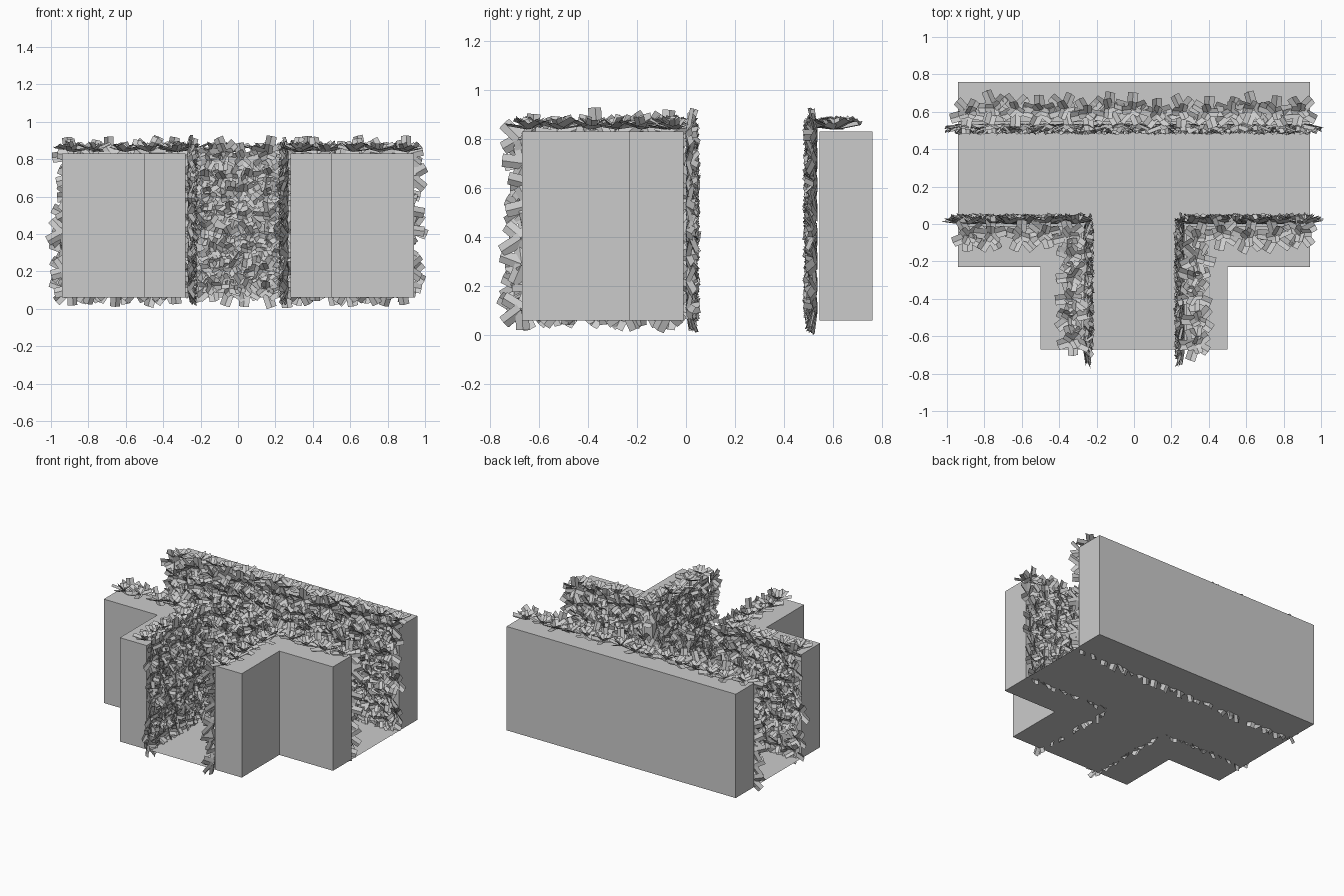
import bpy, bmesh, math, random
from mathutils import Vector, Matrix

if "Cube" in bpy.data.objects:
    bpy.data.objects.remove(bpy.data.objects["Cube"])

random.seed(7)
Z0, Z1 = 0.06, 0.83           # floor level and wall top
Z = Vector((0, 0, 1))


def mesh_object(name, bm):
    me = bpy.data.meshes.new(name)
    bm.to_mesh(me)
    bm.free()
    ob = bpy.data.objects.new(name, me)
    bpy.context.collection.objects.link(ob)
    return ob


def prism(name, outline, z0, z1):
    """Extrude a flat outline; with z0 == z1 it stays a single sheet."""
    bm = bmesh.new()
    face = bm.faces.new([bm.verts.new((x, y, z0)) for x, y in outline])
    if z1 > z0:
        out = bmesh.ops.extrude_face_region(bm, geom=[face])
        verts = [v for v in out["geom"] if isinstance(v, bmesh.types.BMVert)]
        bmesh.ops.translate(bm, verts=verts, vec=(0, 0, z1 - z0))
        bmesh.ops.recalc_face_normals(bm, faces=bm.faces)
    return mesh_object(name, bm)


def add_leaf(bm, frame, angle, length, width, tilt, lift):
    """One leaf: two quads folded along the midrib."""
    m = (frame @ Matrix.Rotation(angle, 4, 'Z') @ Matrix.Translation((0, 0, lift))
         @ Matrix.Rotation(-tilt, 4, 'Y') @ Matrix.Rotation(random.uniform(-.35, .35), 4, 'X'))
    w, fold = width / 2, width * 0.18
    rows = [[bm.verts.new(m @ Vector((x, y, z))) for x in (0.005, length)]
            for y, z in ((-w, fold), (0, 0), (w, fold))]
    for a, b in zip(rows, rows[1:]):
        bm.faces.new((a[0], a[1], b[1], b[0]))


def add_cluster(bm, pos, normal, size=1.0):
    """A star of leaves standing on a surface."""
    frame = (Matrix.Translation(pos) @ normal.to_track_quat('Z', 'Y').to_matrix().to_4x4()
             @ Matrix.Rotation(random.uniform(0, math.tau), 4, 'Z'))
    for k in range(5):
        add_leaf(bm, frame, k * math.tau / 5 + random.uniform(-.2, .2),
                 random.uniform(.085, .105) * size, .055 * size, random.uniform(.1, .42), .008)
    for k in range(3):
        add_leaf(bm, frame, k * math.tau / 3 + random.uniform(-.4, .4),
                 random.uniform(.055, .07) * size, .045 * size, random.uniform(.5, .85), .012)


def add_face_leaves(bm, start, end, normal, step=0.105):
    """Cover a vertical wall face with leaf clusters on a jittered grid."""
    a, b = Vector((*start, 0)), Vector((*end, 0))
    n = Vector((*normal, 0))
    cols = max(2, round((b - a).length / step))
    rows = 8
    for i in range(cols):
        for j in range(rows):
            t = (i + .5 + random.uniform(-.3, .3)) / cols
            h = Z0 + .045 + (Z1 - Z0 - .06) * (j + random.uniform(-.2, .2)) / (rows - 1)
            add_cluster(bm, a.lerp(b, t) + Z * max(h, Z0 + .045), n)


def add_top_leaves(bm, start, end, step=0.125):
    """A row of clusters along the top of a wall."""
    a, b = Vector((*start, Z1)), Vector((*end, Z1))
    count = max(2, round((b - a).length / step))
    for i in range(count + 1):
        p = a.lerp(b, i / count)
        p += Vector((random.uniform(-.015, .015), random.uniform(-.015, .015), 0))
        add_cluster(bm, p, Z)


# Floor sheet of the T junction
prism("floor", [(-.94, .76), (-.94, -.23), (-.5, -.23), (-.5, -.67),
                (.5, -.67), (.5, -.23), (.94, -.23), (.94, .76)], Z0, Z0)

# Straight wall along the back
prism("back_wall", [(-.94, .545), (.94, .545), (.94, .76), (-.94, .76)], Z0, Z1)
bm = bmesh.new()
add_face_leaves(bm, (-.95, .545), (.95, .545), (0, -1))
add_top_leaves(bm, (-.89, .605), (.89, .605))
mesh_object("back_hedge", bm)

# L-shaped corner walls either side of the front passage
for side, s in (("left", -1), ("right", 1)):
    prism(side + "_corner_wall", [(s * x, y) for x, y in (
        (.28, -.67), (.5, -.67), (.5, -.23), (.94, -.23), (.94, -.01), (.28, -.01))], Z0, Z1)
    bm = bmesh.new()
    add_face_leaves(bm, (s * .28, -.01), (s * .95, -.01), (0, 1))
    add_face_leaves(bm, (s * .28, -.70), (s * .28, -.01), (-s, 0))
    add_top_leaves(bm, (s * .34, -.06), (s * .89, -.06))
    add_top_leaves(bm, (s * .335, -.63), (s * .335, -.17))
    mesh_object(side + "_corner_hedge", bm)
